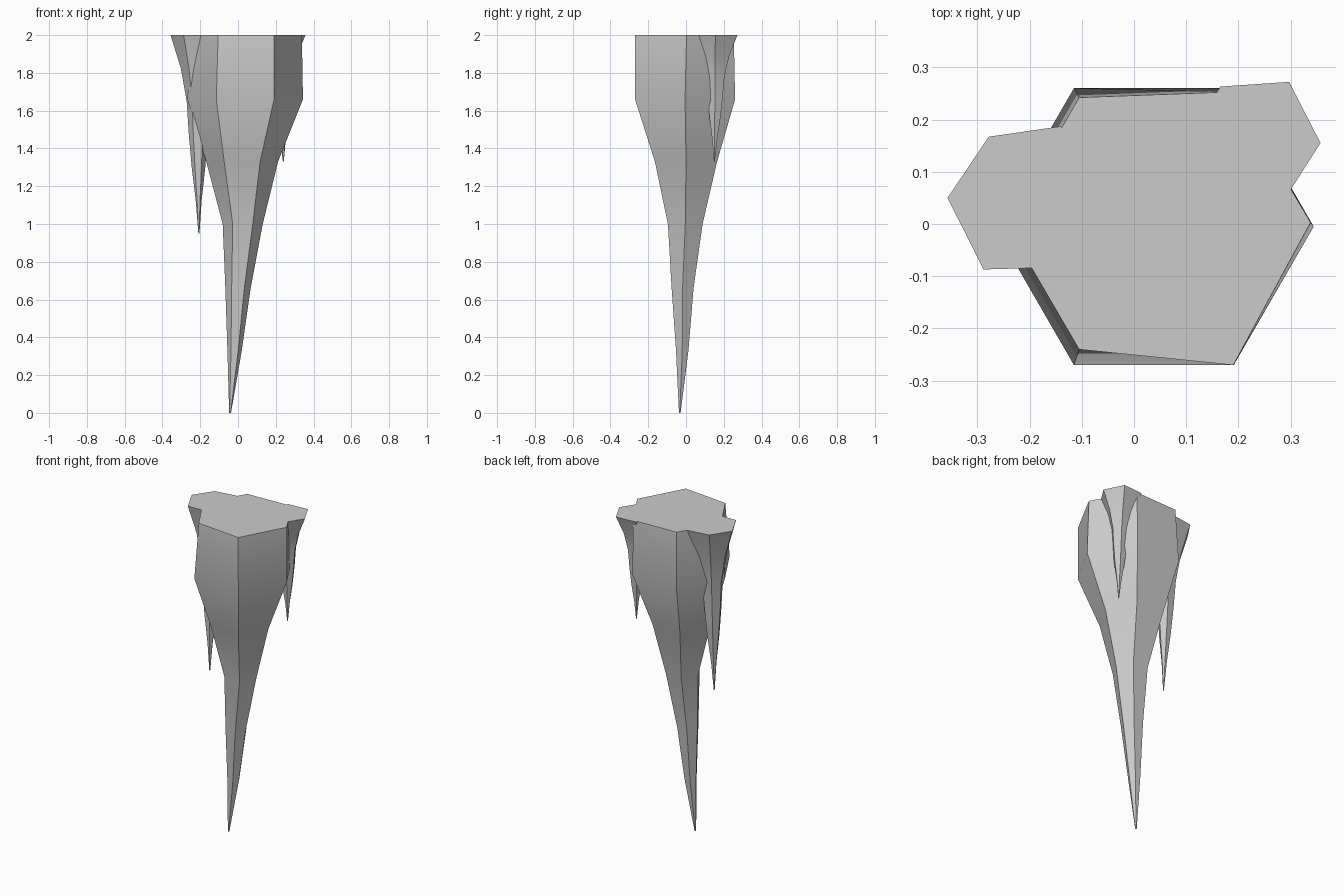
import bpy, bmesh, math

cube = bpy.data.objects.get("Cube")
if cube:
    bpy.data.objects.remove(cube, do_unlink=True)

stone = bpy.data.materials.new("grey_stone")
stone.use_nodes = True
GREY = (0.6, 0.6, 0.6, 1)
stone.diffuse_color = GREY
stone.node_tree.nodes["Principled BSDF"].inputs["Base Color"].default_value = GREY


def hexagon(cx, cy, r):
    return [(cx + r * math.cos(k * math.pi / 3), cy + r * math.sin(k * math.pi / 3))
            for k in range(6)]


def spike(name, rings):
    """Loft hexagonal outlines, given from top to tip as (z, points)."""
    bm = bmesh.new()
    loops = [[bm.verts.new((x, y, z)) for x, y in pts] for z, pts in rings]
    for a, b in zip(loops, loops[1:]):
        for k in range(6):
            n = (k + 1) % 6
            bm.faces.new((a[k], b[k], b[n], a[n]))
    bm.faces.new(loops[0])
    bm.faces.new(loops[-1][::-1])
    bmesh.ops.recalc_face_normals(bm, faces=bm.faces)
    mesh = bpy.data.meshes.new(name)
    bm.to_mesh(mesh)
    bm.free()
    mesh.materials.append(stone)
    obj = bpy.data.objects.new(name, mesh)
    bpy.context.collection.objects.link(obj)
    bpy.ops.object.select_all(action='DESELECT')
    obj.select_set(True)
    bpy.context.view_layer.objects.active = obj
    bpy.ops.object.shade_smooth_by_angle(angle=math.radians(30))


def small_spike(name, top, tip):
    """Shrink the top outline along a thin, flared profile to the tip."""
    n = len(top)
    cx, cy = sum(p[0] for p in top) / n, sum(p[1] for p in top) / n
    rings = []
    for i, s in enumerate((1, .63, .42, .35, .25, .11, .02)):
        t = i / 6
        mx, my = cx + (tip[0] - cx) * t, cy + (tip[1] - cy) * t
        rings.append((2 + (tip[2] - 2) * t,
                      [(mx + (x - cx) * s, my + (y - cy) * s) for x, y in top]))
    spike(name, rings)


# Large central stalactite
main_top = [(.338, .003), (.19, .253), (-.105, .242),
            (-.245, 0), (-.105, -.24), (.19, -.27)]
main = [(1.66, .038, -.005, .306), (1.33, .022, 0, .19), (1, .025, -.004, .106),
        (.66, 0, -.018, .067), (.33, -.018, -.02, .038), (0, -.042, -.033, .005)]
spike("main_stalactite",
      [(2, main_top)] + [(z, hexagon(x, y, r)) for z, x, y, r in main])

# Small side stalactites
small_spike("right_stalactite",
            [(-.07, .055), (-.14, .187), (-.278, .167),
             (-.357, .05), (-.288, -.087), (-.15, -.083)], (-.207, .015, .95))
small_spike("left_stalactite",
            [(.357, .155), (.297, .272), (.165, .263),
             (.105, .155), (.165, .05), (.29, .05)], (.24, .15, 1.33))
